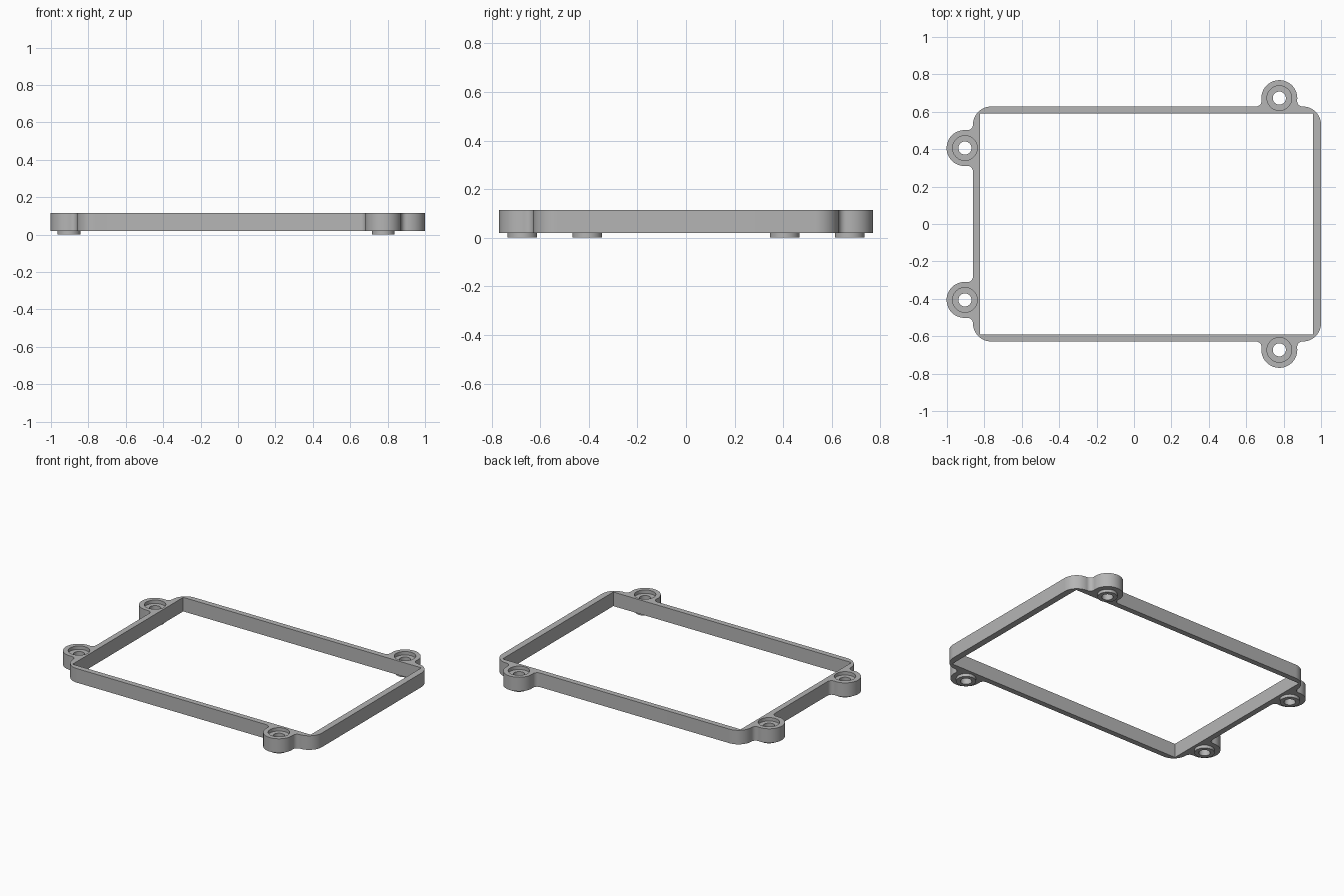
import bpy, bmesh, math
from mathutils import Vector

cube = bpy.data.objects.get("Cube")
if cube:
    bpy.data.objects.remove(cube, do_unlink=True)

# Main dimensions
BOTTOM, TOP, FLOOR = 0.02, 0.115, 0.092
LEFT, RIGHT, HALF_Y = -0.861, 1.0, 0.628
CORNER, EAR_R, EAR_OUT, FILLET = 0.097, 0.096, 0.045, 0.03
EARS = [(0.777, HALF_Y + EAR_OUT), (LEFT - EAR_OUT + 0.002, 0.406)]

grey = bpy.data.materials.new("plain grey")
grey.use_nodes = True
colour = (0.46, 0.46, 0.46, 1)
grey.diffuse_color = colour
grey.node_tree.nodes["Principled BSDF"].inputs["Base Color"].default_value = colour


def arc(cx, cy, r, start, end, steps=12):
    angles = [start + (end - start) * i / steps for i in range(steps + 1)]
    return [Vector((cx + r * math.cos(a), cy + r * math.sin(a))) for a in angles]


def ear(origin, along, out):
    """Rounded lug with blended sides, traced in the direction 'along'."""
    rise = EAR_OUT - FILLET
    reach = math.sqrt((EAR_R + FILLET) ** 2 - rise ** 2)
    tilt = math.atan2(rise, reach)
    half = arc(-reach, FILLET, FILLET, -math.pi / 2, tilt, 8)
    half += arc(0, EAR_OUT, EAR_R, math.pi + tilt, math.pi / 2, 16)[1:]
    local = half + [Vector((-p.x, p.y)) for p in reversed(half[:-1])]
    return [origin + along * p.x + out * p.y for p in local]


def make_object(name, bm):
    bmesh.ops.recalc_face_normals(bm, faces=bm.faces)
    mesh = bpy.data.meshes.new(name)
    bm.to_mesh(mesh)
    bm.free()
    mesh.materials.append(grey)
    ob = bpy.data.objects.new(name, mesh)
    bpy.context.collection.objects.link(ob)
    return ob


def prism(name, outline, low, high):
    bm = bmesh.new()
    face = bm.faces.new([bm.verts.new((p.x, p.y, low)) for p in outline])
    new = bmesh.ops.extrude_face_region(bm, geom=[face])["geom"]
    verts = [g for g in new if isinstance(g, bmesh.types.BMVert)]
    bmesh.ops.translate(bm, vec=(0, 0, high - low), verts=verts)
    return make_object(name, bm)


def disc(name, x, y, r, low, high):
    return prism(name, arc(x, y, r, 0, 2 * math.pi, 48)[:-1], low, high)


def combine(target, tool, operation):
    mod = target.modifiers.new(tool.name, "BOOLEAN")
    mod.operation, mod.solver, mod.object = operation, "EXACT", tool
    bpy.context.view_layer.objects.active = target
    bpy.ops.object.modifier_apply(modifier=mod.name)
    bpy.data.objects.remove(tool, do_unlink=True)


# Outer outline: trace the back half, then mirror it to the front
back = arc(RIGHT - CORNER, HALF_Y - CORNER, CORNER, 0, math.pi / 2)
back += ear(Vector((EARS[0][0], HALF_Y)), Vector((-1, 0)), Vector((0, 1)))
back += arc(LEFT + CORNER, HALF_Y - CORNER, CORNER, math.pi / 2, math.pi)
back += ear(Vector((LEFT, EARS[1][1])), Vector((0, -1)), Vector((-1, 0)))
outline = back + [Vector((p.x, -p.y)) for p in reversed(back)]
frame = prism("mounting_frame", outline, BOTTOM, TOP)

# Sharp-cornered rectangular opening
x0, x1, y1 = -0.823, 0.957, 0.591
opening = [Vector(p) for p in ((x0, -y1), (x1, -y1), (x1, y1), (x0, y1))]
combine(frame, prism("opening", opening, -0.1, 0.3), "DIFFERENCE")

# Locating bosses below, recesses above, and through holes
for x, back_y in EARS:
    for y in (back_y, -back_y):
        combine(frame, disc("boss", x, y, 0.061, 0, 0.05), "UNION")
        combine(frame, disc("recess", x, y, 0.066, FLOOR, 0.3), "DIFFERENCE")
        combine(frame, disc("hole", x, y, 0.035, -0.1, 0.3), "DIFFERENCE")

# Smooth the curved walls while keeping edges crisp
bpy.ops.object.select_all(action="DESELECT")
frame.select_set(True)
bpy.context.view_layer.objects.active = frame
bpy.ops.object.shade_smooth_by_angle(angle=math.radians(30))
